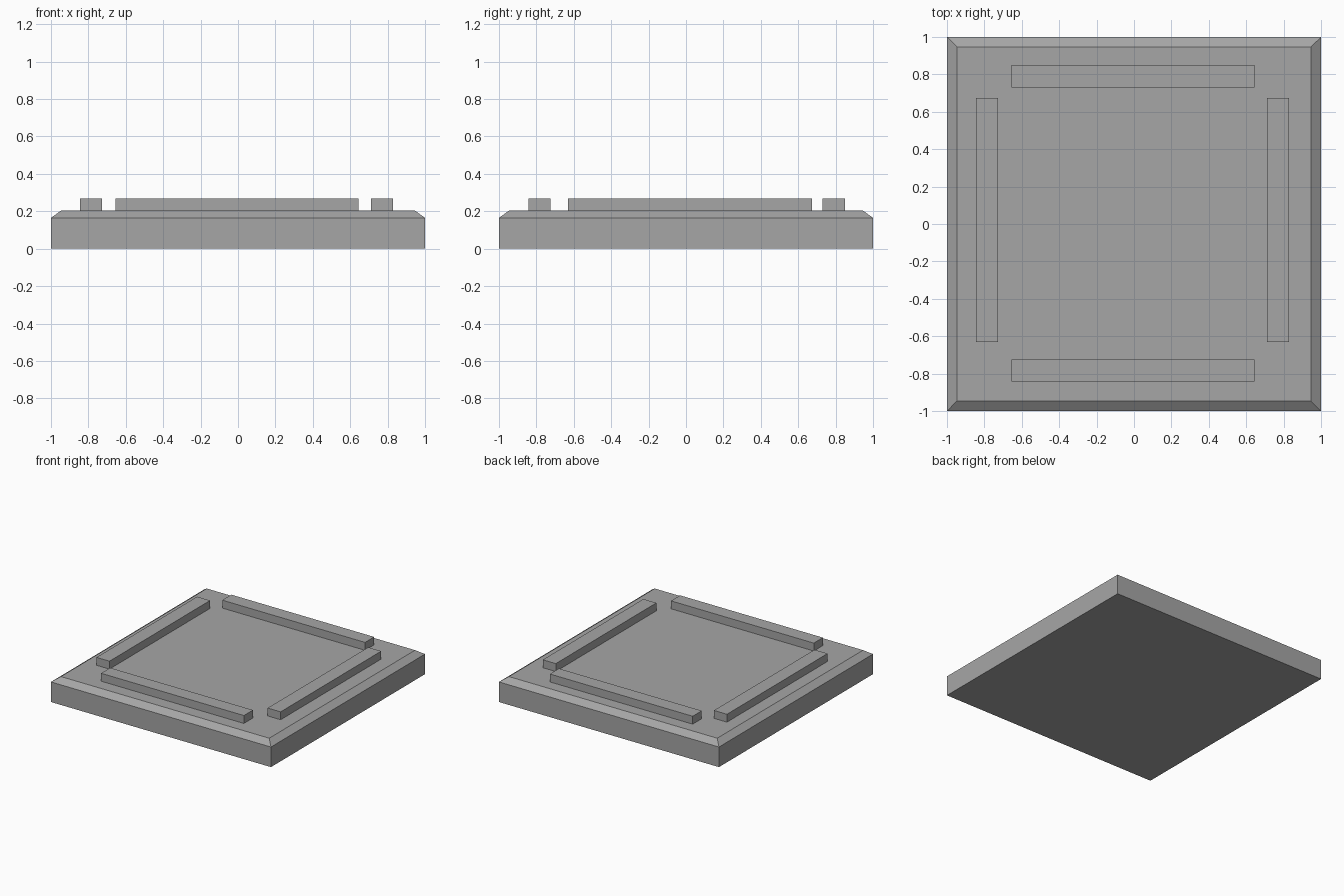
import bpy
import bmesh
from mathutils import Vector

default = bpy.data.objects.get("Cube")
if default:
    bpy.data.objects.remove(default, do_unlink=True)

GREY = (0.38, 0.38, 0.38, 1.0)
SHOULDER, DECK, RAIL_TOP = 0.165, 0.203, 0.268
CHAMFER = 0.075

stone = bpy.data.materials.new("plain grey")
stone.use_nodes = True
stone.diffuse_color = GREY
stone.node_tree.nodes["Principled BSDF"].inputs["Base Color"].default_value = GREY


def add_box(name, low, high, taper=None):
    """Box between two corners; taper = (inset, rise) adds a sloped rim on top."""
    low, high = Vector(low), Vector(high)
    bm = bmesh.new()
    bmesh.ops.create_cube(bm, size=1)
    for v in bm.verts:
        v.co = Vector(l + (c + 0.5) * (h - l) for l, h, c in zip(low, high, v.co))
    if taper:
        top = max(bm.faces, key=lambda f: f.calc_center_median().z)
        inset, rise = taper
        bmesh.ops.inset_region(bm, faces=[top], thickness=inset)
        for v in top.verts:
            v.co.z += rise
    bmesh.ops.recalc_face_normals(bm, faces=bm.faces)
    mesh = bpy.data.meshes.new(name)
    bm.to_mesh(mesh)
    bm.free()
    mesh.materials.append(stone)
    obj = bpy.data.objects.new(name, mesh)
    bpy.context.collection.objects.link(obj)
    return obj


# Square slab with a sloped upper rim
add_box("base_slab", (-1, -1, 0), (1, 1, SHOULDER), (CHAMFER, DECK - SHOULDER))

# Four low rails around the deck, with open corners
rails = {
    "front_rail": ((-0.655, -0.842), (0.643, -0.724)),
    "back_rail": ((-0.655, 0.731), (0.643, 0.849)),
    "right_rail": ((-0.844, -0.632), (-0.726, 0.674)),
    "left_rail": ((0.712, -0.632), (0.83, 0.674)),
}
for name, (low, high) in rails.items():
    add_box(name, (*low, DECK), (*high, RAIL_TOP))
